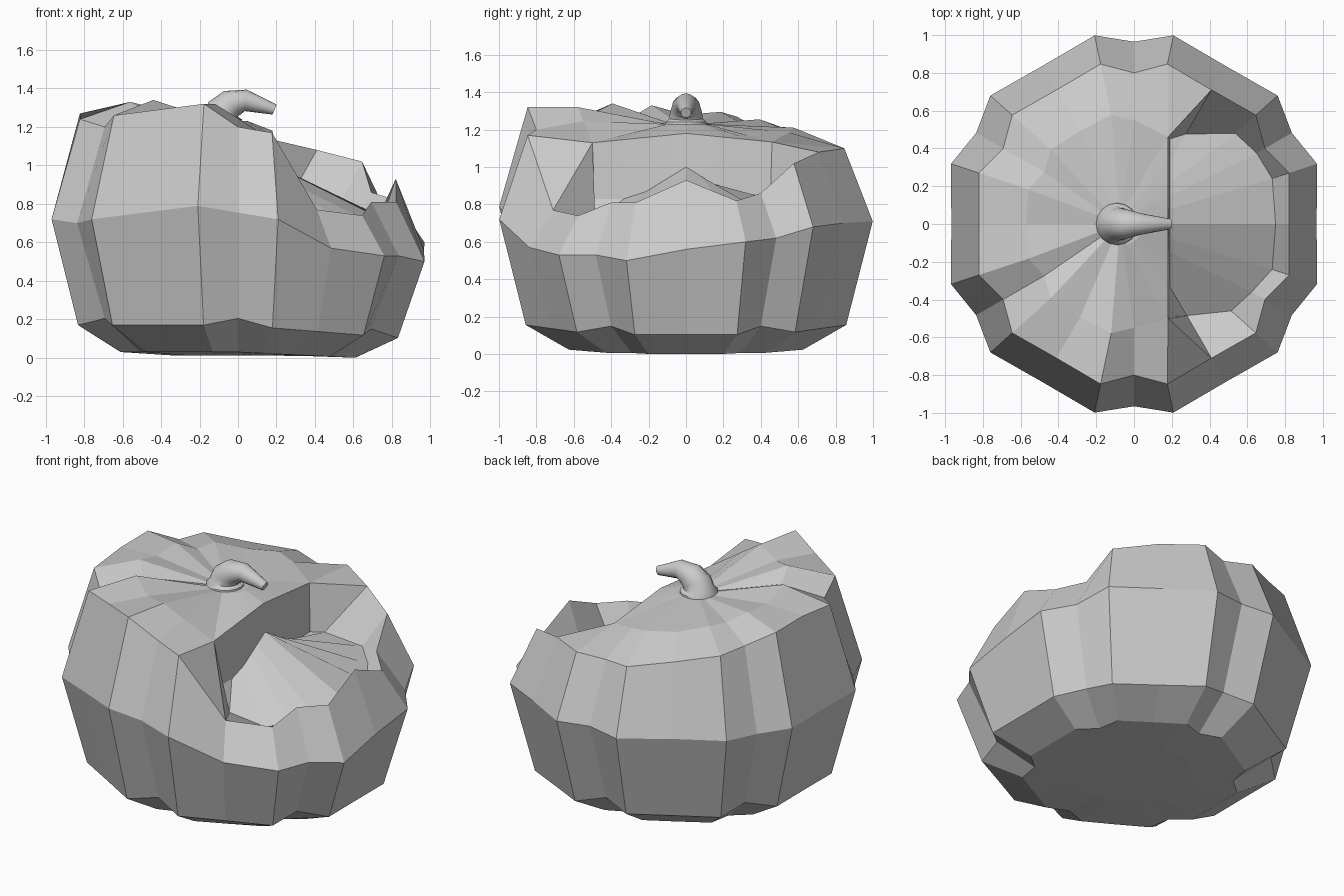
import bpy, bmesh, math
from mathutils import Vector

cube = bpy.data.objects.get("Cube")
if cube:
    bpy.data.objects.remove(cube, do_unlink=True)

grey = bpy.data.materials.new("plain grey")
grey.use_nodes = True
grey.diffuse_color = (0.6, 0.6, 0.6, 1)
grey.node_tree.nodes["Principled BSDF"].inputs["Base Color"].default_value = (0.6, 0.6, 0.6, 1)


def finish(bm, name):
    bmesh.ops.recalc_face_normals(bm, faces=bm.faces)
    mesh = bpy.data.meshes.new(name)
    bm.to_mesh(mesh)
    bm.free()
    mesh.materials.append(grey)
    obj = bpy.data.objects.new(name, mesh)
    bpy.context.collection.objects.link(obj)
    return obj


# Six lobes, each with four columns: flat centre, ridge, valley, ridge
N = 24
ANGLES = [math.radians(60 * lobe + a) for lobe in range(6) for a in (0, 18.2, 30, 41.8)]
MID_Z = [.56, .60, .62, .68, .70, .71, .72, .71, .72, .72, .71, .72,
         .72, .72, .70, .72, .755, .79, .755, .72, .57, .53, .53, .50]
TOP_Z = [.93, .82, .86, 1.02, 1.08, 1.10, 1.08, 1.10, 1.14, 1.19, 1.20, 1.27,
         1.27, 1.24, 1.20, 1.26, 1.29, 1.32, 1.20, 1.17, .77, .74, .81, .81]
# Columns around the bite, front to back: y of the cap edge, pit radius, pit height
BITE = {19: (-.50, 0, 0), 20: (-.34, .56, .70), 21: (-.22, .69, .66), 22: (-.15, .72, .68),
        23: (-.08, .77, .68), 0: (0, .75, .72), 1: (.08, .77, .74), 2: (.15, .75, .78),
        3: (.22, .72, .82), 4: (.34, .55, .84), 5: (.46, 0, 0)}
COLUMNS = list(BITE)
SPANS = list(zip(COLUMNS, COLUMNS[1:]))

bm = bmesh.new()


def ring(flat, ridge, valley, height):
    radii = (flat, ridge, valley, ridge)
    out = []
    for i, a in enumerate(ANGLES):
        r = radii[i % 4]
        x, y = r * math.cos(a), r * math.sin(a)
        out.append(bm.verts.new((x, y, height(i, x))))
    return out


def bridge(a, b, skip=()):
    for i in range(N):
        j = (i + 1) % N
        if (i, j) not in skip:
            bm.faces.new((a[i], a[j], b[j], b[i]))


def shoulder_height(i, x):
    bump = {13: .1, 14: .065, 15: .1}.get(i, .05 if i % 2 else .035)
    return (TOP_Z[i] + 1.22) / 2 + bump


# Outer skin
base = ring(.33, .35, .32, lambda i, x: .012)
foot = ring(.61, .64, .58, lambda i, x: .03 - .048 * max(0, x))
low = ring(.83, .875, .80, lambda i, x: .17 - .08 * max(0, x) + (.035 if i % 4 == 2 else 0))
mid = ring(.967, 1.02, .965, lambda i, x: MID_Z[i])
top = ring(.82, .865, .80, lambda i, x: TOP_Z[i])
shoulder = ring(.57, .59, .55, shoulder_height)
for i, (y, r, z) in BITE.items():
    shoulder[i].co = (.18, y, 1.18 - .1 * abs(y))
collar = ring(.11, .11, .11, lambda i, x: 1.23)
for v in collar:
    v.co.x -= .06
bm.faces.new(base)
for a, b in ((base, foot), (foot, low), (low, mid), (mid, top), (shoulder, collar)):
    bridge(a, b)
bridge(top, shoulder, SPANS)
bm.faces.new(collar)
bm.faces.new((top[19], top[20], shoulder[19]))
bm.faces.new((top[4], top[5], shoulder[5]))

# Bite: wall under the cap edge, sloping floor and sides rising to the broken rim
wall, pit = {}, {}
for i, (y, r, z) in BITE.items():
    wall[i] = bm.verts.new((.19, .98 * y, max(.83, 1.0 - .6 * abs(y))))
    pit[i] = wall[i] if not r else bm.verts.new(
        (r * math.cos(ANGLES[i]), r * math.sin(ANGLES[i]), z))
rim = {i: top[i] if BITE[i][1] else shoulder[i] for i in COLUMNS}
for i, j in SPANS:
    bm.faces.new((shoulder[i], shoulder[j], wall[j], wall[i]))
    bm.faces.new((rim[i], rim[j], pit[j], pit[i]))
    bm.faces.new(dict.fromkeys((wall[i], wall[j], pit[j], pit[i])))
finish(bm, "broken_gourd_body")

# Bent, tapering stem with a flared foot: x, z, radius, tilt in degrees
STEM = [(-.09, 1.20, .115, 0), (-.09, 1.24, .11, 0), (-.09, 1.26, .09, 5),
        (-.075, 1.295, .085, 25), (-.03, 1.325, .075, 55), (.04, 1.338, .056, 95),
        (.19, 1.29, .028, 112)]
SIDES = 16
bm = bmesh.new()
loops = []
for x, z, r, tilt in STEM:
    t = math.radians(tilt)
    across = Vector((math.cos(t), 0, -math.sin(t)))
    loops.append([bm.verts.new(Vector((x, 0, z)) + r * (
        math.cos(k * math.tau / SIDES) * across
        + math.sin(k * math.tau / SIDES) * Vector((0, 1, 0)))) for k in range(SIDES)])
for a, b in zip(loops, loops[1:]):
    for k in range(SIDES):
        n = (k + 1) % SIDES
        bm.faces.new((a[k], a[n], b[n], b[k]))
bm.faces.new(loops[0])
bm.faces.new(loops[-1])
stem = finish(bm, "stem")
bpy.ops.object.select_all(action='DESELECT')
stem.select_set(True)
bpy.context.view_layer.objects.active = stem
bpy.ops.object.shade_smooth_by_angle(angle=math.radians(35))
